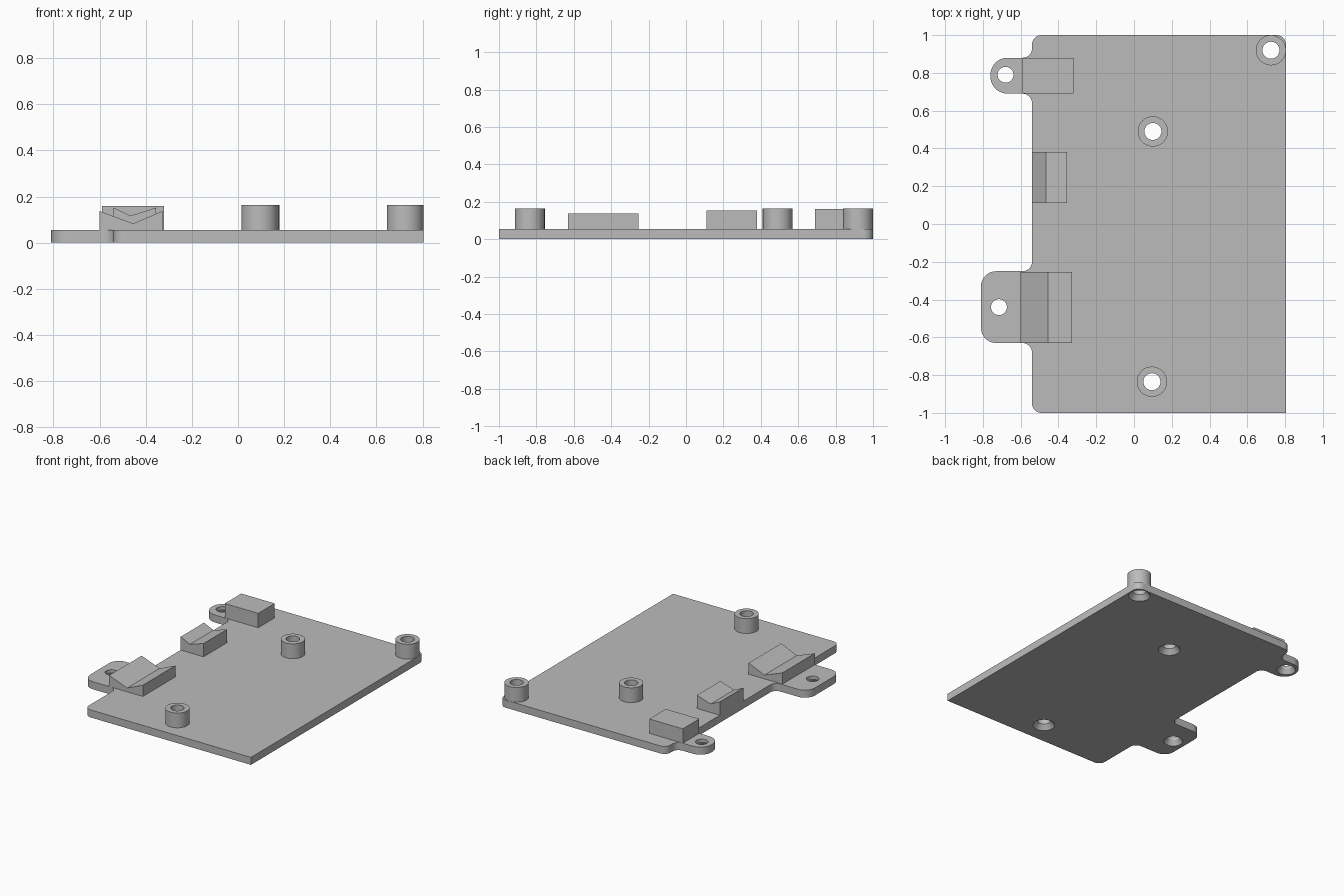
import bpy, bmesh, math
from mathutils import Vector

default = bpy.data.objects.get("Cube")
if default:
    bpy.data.objects.remove(default, do_unlink=True)

grey = bpy.data.materials.new("plain grey")
grey.use_nodes = True
colour = (0.5, 0.5, 0.5, 1)
grey.diffuse_color = colour
grey.node_tree.nodes["Principled BSDF"].inputs["Base Color"].default_value = colour

PLATE_TOP, POST_TOP = 0.055, 0.163
POST_R, SEGS = 0.08, 48


def make(name, bm):
    bmesh.ops.recalc_face_normals(bm, faces=bm.faces)
    mesh = bpy.data.meshes.new(name)
    bm.to_mesh(mesh)
    bm.free()
    mesh.materials.append(grey)
    ob = bpy.data.objects.new(name, mesh)
    bpy.context.collection.objects.link(ob)
    return ob


def select(ob):
    bpy.ops.object.select_all(action='DESELECT')
    ob.select_set(True)
    bpy.context.view_layer.objects.active = ob


def smooth(ob):
    select(ob)
    bpy.ops.object.shade_smooth_by_angle(angle=math.radians(30))


def rounded(corners, steps=10):
    """Replace each (x, y, radius) right-angled corner by an arc."""
    out = []
    for i, (x, y, r) in enumerate(corners):
        p = Vector((x, y))
        if r == 0:
            out.append(p)
            continue
        a = (Vector(corners[i - 1][:2]) - p).normalized() * r
        b = (Vector(corners[(i + 1) % len(corners)][:2]) - p).normalized() * r
        for k in range(steps + 1):
            t = k / steps * math.pi / 2
            out.append(p + a * (1 - math.sin(t)) + b * (1 - math.cos(t)))
    return out


def extrude(name, points, offset):
    bm = bmesh.new()
    face = bm.faces.new([bm.verts.new(p) for p in points])
    new = bmesh.ops.extrude_face_region(bm, geom=[face])["geom"]
    verts = [v for v in new if isinstance(v, bmesh.types.BMVert)]
    bmesh.ops.translate(bm, verts=verts, vec=offset)
    # the extrusion keeps the starting face as the closing cap
    return make(name, bm)


def lathe(bm, profile, cx, cy, tube):
    """Turn (radius, z) points about a vertical axis; tube closes the loop."""
    rings = []
    for r, z in profile:
        angles = [2 * math.pi * k / SEGS for k in range(SEGS)]
        rings.append([bm.verts.new((cx + r * math.cos(a), cy + r * math.sin(a), z))
                      for a in angles])
    pairs = list(zip(rings, rings[1:]))
    if tube:
        pairs.append((rings[-1], rings[0]))
    else:
        bm.faces.new(rings[0])
        bm.faces.new(rings[-1])
    for low, high in pairs:
        for k in range(SEGS):
            n = (k + 1) % SEGS
            bm.faces.new((low[k], low[n], high[n], high[k]))


# Base plate outline with two rounded mounting tabs on its right edge
edge, r = -0.54, 0.05
outline = [
    (0.805, -1, 0), (0.805, 1, r), (edge, 1, r),
    (edge, 0.88, r), (-0.76, 0.88, 0.09), (-0.76, 0.69, 0.09), (edge, 0.69, r),
    (edge, -0.25, r), (-0.81, -0.25, 0.08), (-0.81, -0.63, 0.08), (edge, -0.63, r),
    (edge, -1, r),
]
plate = extrude("base_plate", [(p.x, p.y, 0) for p in rounded(outline)], (0, 0, PLATE_TOP))

posts = {"rear_corner_post": (0.725, 0.92),
         "rear_middle_post": (0.10, 0.49),
         "front_post": (0.095, -0.835)}
tab_holes = [(-0.68, 0.79), (-0.715, -0.44)]

# Through holes, countersunk from below
cut = bmesh.new()
holes = [(c, 0.045, 0.074) for c in posts.values()] + [(c, 0.042, 0.064) for c in tab_holes]
for (cx, cy), hole, sink in holes:
    depth = 0.035
    flare = (sink - hole) / depth * 0.01
    lathe(cut, [(sink + flare, -0.01), (hole, depth), (hole, 0.1)], cx, cy, False)
cutter = make("hole_cutter", cut)
cutter.hide_render = True
mod = plate.modifiers.new("holes", 'BOOLEAN')
mod.operation = 'DIFFERENCE'
mod.solver = 'EXACT'
mod.object = cutter
select(plate)
bpy.ops.object.modifier_apply(modifier=mod.name)
bpy.data.objects.remove(cutter, do_unlink=True)
smooth(plate)

# Hollow standoff posts
for name, (cx, cy) in posts.items():
    bm = bmesh.new()
    lathe(bm, [(0.045, PLATE_TOP), (POST_R, PLATE_TOP),
               (POST_R, POST_TOP), (0.045, POST_TOP)], cx, cy, True)
    smooth(make(name, bm))


# Support blocks, two with a V-shaped cradle on top
def block(name, x0, x1, y0, y1, top, valley=None):
    profile = [(x0, PLATE_TOP), (x1, PLATE_TOP), (x1, top)]
    if valley:
        profile.append(valley)
    profile.append((x0, top))
    extrude(name, [(x, y0, z) for x, z in profile], (0, y1 - y0, 0))


block("front_cradle", -0.6, -0.328, -0.63, -0.255, 0.137, (-0.455, 0.083))
block("middle_cradle", -0.54, -0.355, 0.11, 0.38, 0.152, (-0.465, 0.117))
block("rear_block", -0.59, -0.32, 0.69, 0.88, 0.16)
